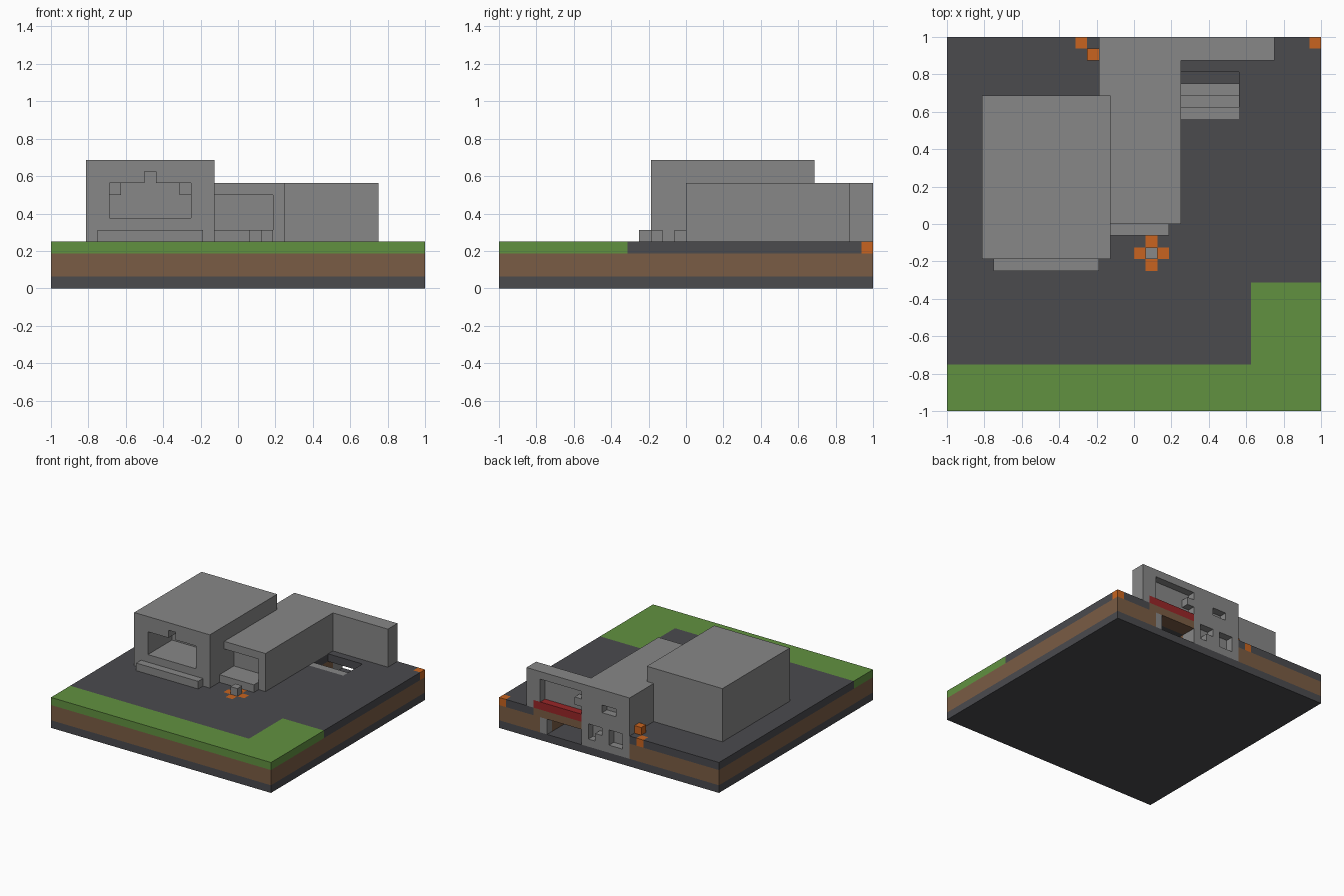
import bpy
import bmesh
from itertools import product
from mathutils import Vector

cube = bpy.data.objects.get("Cube")
if cube:
    bpy.data.objects.remove(cube, do_unlink=True)

UNIT = 1 / 16  # block size
AXES = [Vector((1, 0, 0)), Vector((0, 1, 0)), Vector((0, 0, 1))]


def material(name, color):
    mat = bpy.data.materials.new(name)
    mat.use_nodes = True
    mat.diffuse_color = (*color, 1)
    node = next(n for n in mat.node_tree.nodes if n.type == 'BSDF_PRINCIPLED')
    node.inputs["Base Color"].default_value = (*color, 1)
    node.inputs["Roughness"].default_value = 0.9
    return mat


concrete = material("concrete grey", (0.242, 0.242, 0.242))
asphalt = material("dark stone", (0.069, 0.069, 0.076))
grass = material("grass green", (0.12, 0.283, 0.051))
soil = material("soil brown", (0.195, 0.107, 0.058))
orange = material("orange", (0.578, 0.127, 0.014))
red = material("red", (0.319, 0.019, 0.021))


def cells(boxes):
    """Blocks covered by boxes given as (x0, x1, y0, y1, z0, z1)."""
    found = set()
    for x0, x1, y0, y1, z0, z1 in boxes:
        found.update(product(range(x0, x1), range(y0, y1), range(z0, z1)))
    return found


def part(name, mat, add, cut=()):
    """Closed block surface of the added boxes minus the cut boxes."""
    solid = cells(add) - cells(cut)
    bm = bmesh.new()
    corners = {}

    def vert(p):
        key = tuple(round(c) for c in p)
        if key not in corners:
            x, y, z = key
            corners[key] = bm.verts.new(((x - 16) * UNIT, (y - 16) * UNIT, z * UNIT))
        return corners[key]

    for cell in solid:
        base = Vector(cell)
        for i in range(3):
            n, u, v = AXES[i], AXES[i - 2], AXES[i - 1]
            for side in (0, 1):
                near = base + n * (2 * side - 1)
                if tuple(round(c) for c in near) in solid:
                    continue
                o = base + n * side
                loop = [o, o + u, o + u + v, o + v]
                if not side:
                    loop.reverse()
                bm.faces.new([vert(p) for p in loop])
    bmesh.ops.dissolve_limit(bm, angle_limit=0.01, verts=bm.verts[:], edges=bm.edges[:])
    mesh = bpy.data.meshes.new(name)
    bm.to_mesh(mesh)
    bm.free()
    mesh.materials.append(mat)
    obj = bpy.data.objects.new(name, mesh)
    bpy.context.collection.objects.link(obj)
    return obj


# Shared regions of the ground
stair_hole = (20, 25, 25, 29, 1, 4)
cellar = (20, 25, 28, 32, 1, 3)
cellar_post = (25, 26, 31, 32, 1, 3)
tower_base = (13, 20, 30, 32, 1, 4)
lintel = (20, 27, 30, 32, 3, 4)
lawn = [(0, 32, 0, 4, 3, 4), (26, 32, 4, 11, 3, 4)]
flames = [(16, 17, 13, 14, 3, 4), (18, 19, 13, 14, 3, 4),
          (17, 18, 12, 13, 3, 4), (17, 18, 14, 15, 3, 4)]
edge_glow = [(31, 32, 31, 32, 3, 4), (11, 12, 31, 32, 3, 4)]

# Ground layers
part("bedrock", asphalt, [(0, 32, 0, 32, 0, 1)])
part("soil", soil, [(0, 32, 0, 32, 1, 3)],
     [stair_hole, cellar, cellar_post, tower_base])
part("cellar_lintel", soil, [lintel])
part("lawn", grass, lawn)
part("pavement", asphalt, [(0, 32, 0, 32, 3, 4)],
     lawn + flames + edge_glow + [stair_hole, tower_base, lintel])

# Main hall with a deep front window
part("main_hall", concrete, [(3, 14, 13, 27, 4, 11)],
     [(5, 12, 13, 18, 6, 9), (8, 9, 13, 18, 9, 10)])
part("window_brackets", concrete, [(5, 6, 17, 18, 8, 9), (11, 12, 17, 18, 8, 9)])
part("hall_step", concrete, [(4, 13, 12, 13, 4, 5)])

# Long wing, rear wall and its lower storey
part("side_wing", concrete,
     [(14, 20, 16, 32, 4, 9), (13, 14, 27, 32, 4, 9), (20, 28, 30, 32, 4, 9), tower_base],
     [(14, 19, 16, 18, 5, 8),
      (20, 26, 31, 32, 5, 8), (20, 27, 31, 32, 4, 5),
      (15, 17, 31, 32, 6, 7), (14, 19, 31, 32, 2, 4)])
part("wing_step", concrete, [(14, 19, 15, 16, 4, 5)])
part("rear_window_block", concrete, [(20, 21, 31, 32, 6, 7)])
part("lower_window_blocks", concrete, [(16, 18, 31, 32, 2, 3), (16, 17, 31, 32, 3, 4)])
part("red_sill", red, [(20, 27, 31, 32, 4, 5)])

# Stairs down to the cellar
part("cellar_stairs", concrete,
     [(20, 25, 25 + i, 26 + i, 1, 4 - i) for i in range(3)])
part("cellar_post", concrete, [cellar_post])

# Orange accents and the small stone block
part("fire_cross", orange, flames)
part("fire_stone", concrete, [(17, 18, 13, 14, 4, 5)])
part("edge_glow", orange, edge_glow)
part("wall_glow", orange, [(12, 13, 30, 31, 4, 5)])
